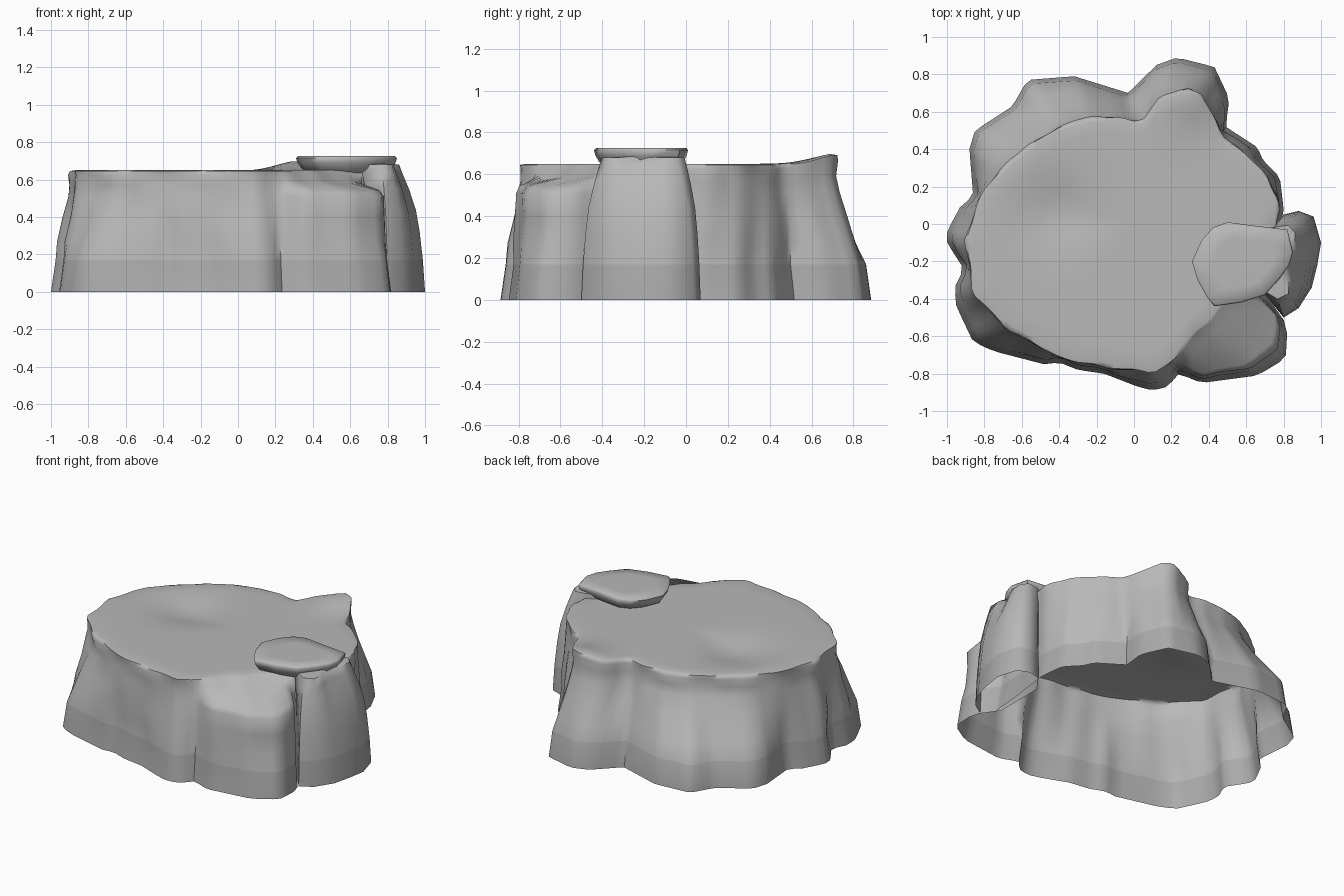
import bpy, bmesh, math

if "Cube" in bpy.data.objects:
    bpy.data.objects.remove(bpy.data.objects["Cube"])

N = 132

# Outline of the foot of the plateau and of its upper rim, seen from above
FOOT = [(.80, .08), (.78, .25), (.69, .34), (.66, .41), (.49, .52), (.51, .67), (.43, .84),
        (.23, .89), (.12, .85), (-.03, .70), (-.32, .79), (-.57, .77), (-.65, .63),
        (-.85, .5), (-.88, .4), (-.86, .15), (-.93, .09), (-1, -.04), (-1, -.1),
        (-.91, -.24), (-.96, -.34), (-.95, -.44), (-.86, -.63), (-.75, -.68),
        (-.48, -.75), (-.4, -.74), (-.3, -.78), (-.16, -.8), (.02, -.87), (.1, -.89),
        (.18, -.87), (.24, -.8), (.36, -.85), (.66, -.81), (.81, -.72), (.82, -.59),
        (.8, -.51), (.74, -.44), (.76, -.2)]
RIM = [(.78, .11), (.72, .24), (.6, .37), (.49, .45), (.4, .62), (.36, .69), (.28, .72),
       (.14, .68), (.05, .55), (-.15, .57), (-.32, .55), (-.48, .47), (-.66, .34), (-.8, .19),
       (-.9, -.08), (-.86, -.37), (-.66, -.57), (-.4, -.71), (-.13, -.77), (.1, -.79),
       (.2, -.74), (.33, -.6), (.41, -.53), (.5, -.42), (.74, -.3), (.78, -.1)]


def grey(name, v):
    m = bpy.data.materials.new(name)
    m.diffuse_color = (v, v, v, 1)
    m.use_nodes = True
    m.node_tree.nodes["Principled BSDF"].inputs["Base Color"].default_value = m.diffuse_color
    return m


ROCK, SKIRT = grey("rock", .48), grey("rock_skirt", .41)


def polar(points):
    """Return a radius function for a star-shaped outline."""
    table = sorted((math.atan2(y, x), math.hypot(x, y)) for x, y in points)
    table = [(table[-1][0] - math.tau, table[-1][1])] + table + [(table[0][0] + math.tau, table[0][1])]

    def radius(a):
        a = (a + math.pi) % math.tau - math.pi
        for (a0, r0), (a1, r1) in zip(table, table[1:]):
            if a0 <= a <= a1:
                # straight edge between the two corners
                den = r0 * math.sin(a - a0) + r1 * math.sin(a1 - a)
                return r0 * r1 * math.sin(a1 - a0) / den
        return table[0][1]
    return radius


def loft(name, rings, centre, angle=50, skirt=False):
    bm = bmesh.new()
    loops = [[bm.verts.new(p) for p in ring] for ring in rings]
    n = len(loops[0])
    for k, (lo, hi) in enumerate(zip(loops, loops[1:])):
        for i in range(n):
            j = (i + 1) % n
            face = bm.faces.new((lo[i], lo[j], hi[j], hi[i]))
            face.material_index = int(skirt and k == 0)
    c = bm.verts.new(centre)
    for i in range(n):
        bm.faces.new((loops[-1][i], loops[-1][(i + 1) % n], c))
    mesh = bpy.data.meshes.new(name)
    bm.to_mesh(mesh)
    bm.free()
    mesh.materials.append(ROCK)
    mesh.materials.append(SKIRT)
    ob = bpy.data.objects.new(name, mesh)
    bpy.context.collection.objects.link(ob)
    bpy.ops.object.select_all(action='DESELECT')
    ob.select_set(True)
    bpy.context.view_layer.objects.active = ob
    bpy.ops.object.shade_smooth_by_angle(angle=math.radians(angle))
    return ob


def bump(x, y, cx, cy, s):
    return math.exp(-((x - cx) ** 2 + (y - cy) ** 2) / (2 * s * s))


def ground_height(x, y):
    return .65 + .05 * bump(x, y, .32, .72, .11) - .045 * bump(x, y, -.4, .06, .13)


def ledge_weight(a):
    """1 over the lower ledge at the front right, 0 elsewhere."""
    d = math.degrees((a + math.pi) % math.tau - math.pi)
    w = max(0, min(1, (d + 80) / 16, (-27 - d) / 6))
    return w * w * (3 - 2 * w)


# Plateau: flared cliff walls, ledge, and flat top with a shallow dip; open below
foot, rim = polar(FOOT), polar(RIM)
CLIFF = [(0, 0), (.17, .12), (.27, .36), (.40, .67), (.51, .92), (.57, 1), (.625, .97), (.645, 1.0)]
LEDGE = [(0, 0), (.17, .07), (.27, .11), (.40, .15), (.51, .15), (.545, .24), (.59, .85), (.645, 1.02)]
rings = []
for k, ((z0, t0), (z1, t1)) in enumerate(zip(CLIFF, LEDGE)):
    ring = []
    for i in range(N):
        a = math.tau * i / N
        w = ledge_weight(a)
        f, r = foot(a), rim(a)
        rad = f + (r - f) * (t0 + (t1 - t0) * w)
        if k == 1:
            rad = f - .025
        elif k > 1:  # weathered, uneven wall
            rad = min(rad, f - .025) + .008 * math.sin(17 * a + k) * math.sin(7 * a - k)
        x, y = rad * math.cos(a), rad * math.sin(a)
        z = z0 + (z1 - z0) * w
        if z > .5:
            z += (ground_height(x, y) - .65) * (z - .5) / .15
        ring.append((x, y, z))
    rings.append(ring)
for s in (.97, .86, .74, .6, .46, .32, .16):
    ring = []
    for i in range(N):
        a = math.tau * i / N
        x, y = s * rim(a) * math.cos(a), s * rim(a) * math.sin(a)
        ring.append((x, y, ground_height(x, y)))
    rings.append(ring)
loft("plateau", rings, (0, 0, .65), 55, True)

# Side pillar leaning against the right of the plateau
P_FOOT = [(.72, -.4), (.8, -.5), (.88, -.45), (.95, -.34), (.98, -.22), (1, -.1),
          (.96, .04), (.88, .07), (.8, .05), (.72, -.06)]
P_TOP = [(.66, -.34), (.77, -.41), (.83, -.38), (.84, -.3), (.82, -.22), (.87, -.13),
         (.87, -.04), (.83, 0), (.76, -.01), (.66, -.06)]
rings = []
for z, t in ((0, 0), (.17, .09), (.32, .22), (.44, .38), (.55, .66), (.63, .92), (.68, 1.1)):
    rings.append([(a + (c - a) * t, b + (d - b) * t, z)
                  for (a, b), (c, d) in zip(P_FOOT, P_TOP)])
loft("side_pillar", rings, (.76, -.2, .69), 60, True)

# Flat overhanging slab on top of the pillar
SLAB = [(.31, -.2), (.34, -.3), (.39, -.39), (.43, -.44), (.57, -.42), (.7, -.38), (.78, -.29),
        (.83, -.22), (.85, -.15), (.82, -.03), (.65, -.01), (.5, .01), (.42, -.02), (.36, -.09)]
cx, cy = .6, -.2
rings = [[(cx + (x - cx) * s, cy + (y - cy) * s, z) for x, y in SLAB]
         for z, s in ((.635, .76), (.66, .9), (.69, .97), (.715, 1), (.725, .96), (.726, .6))]
loft("top_slab", rings, (cx, cy, .726), 60)
